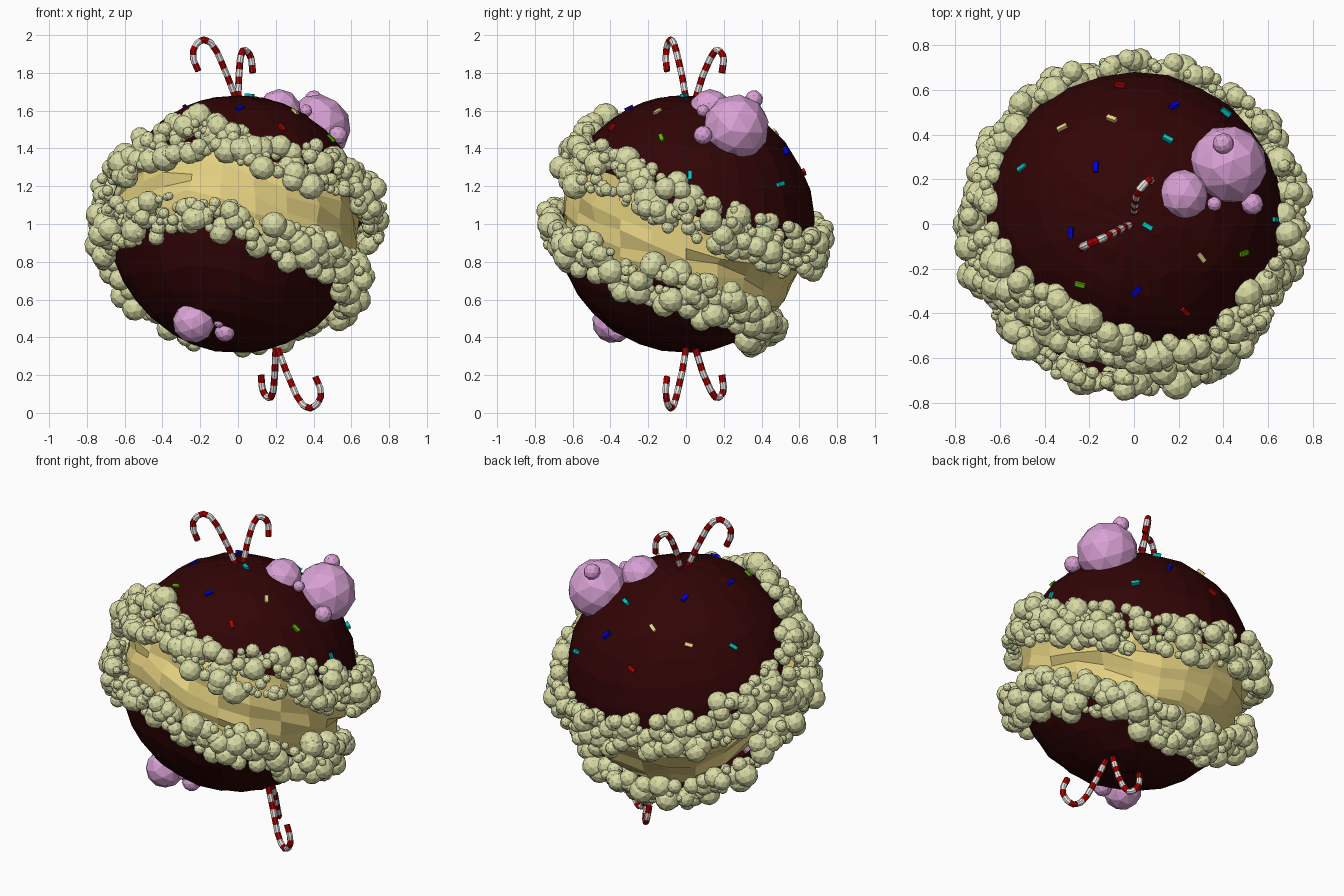
import bpy, bmesh, math, random
from mathutils import Vector, Matrix

if "Cube" in bpy.data.objects:
    bpy.data.objects.remove(bpy.data.objects["Cube"])

random.seed(7)
R = 0.68
CENTRE = Vector((0, 0, 1))


def mat(name, rgb):
    m = bpy.data.materials.new(name)
    m.diffuse_color = (*rgb, 1)
    m.use_nodes = True
    m.node_tree.nodes["Principled BSDF"].inputs["Base Color"].default_value = m.diffuse_color
    return m


CHOC = mat("dark_chocolate", (0.030, 0.0012, 0.0015))
COOKIE = mat("yellow_sponge", (0.78, 0.64, 0.22))
CREAM = mat("pale_cream", (0.70, 0.72, 0.38))
PINK = mat("pink_bubble", (0.70, 0.36, 0.67))
RED = mat("red", (0.40, 0.001, 0.001))
WHITE = mat("white", (0.8, 0.8, 0.8))
CYAN = mat("cyan", (0.0, 0.55, 0.55))
BLUE = mat("blue", (0.0, 0.0, 0.75))
GREEN = mat("green", (0.12, 0.45, 0.0))


def finish(bm, name, mats):
    me = bpy.data.meshes.new(name)
    bm.normal_update()
    bm.to_mesh(me)
    bm.free()
    for m in mats:
        me.materials.append(m)
    ob = bpy.data.objects.new(name, me)
    bpy.context.collection.objects.link(ob)
    return ob


# Height of the two cream lines at each compass angle (degrees, -90 = front)
UPPER = [(-180, 1.16), (-160, 1.30), (-140, 1.41), (-112, 1.45), (-90, 1.40), (-61, 1.30),
         (-43, 1.28), (-23, 1.20), (0, 1.06), (26, 0.95), (48, 0.87), (70, 0.86),
         (90, 0.88), (130, 0.95), (180, 1.16)]
LOWER = [(-180, 0.92), (-160, 0.99), (-128, 1.03), (-107, 1.07), (-90, 1.02), (-77, 0.93),
         (-62, 0.88), (-45, 0.82), (-30, 0.75), (-10, 0.68), (0, 0.65), (20, 0.58),
         (40, 0.54), (60, 0.46), (90, 0.44), (130, 0.47), (155, 0.65), (180, 0.92)]


def latitude(line, az):
    for (a, za), (b, zb) in zip(line, line[1:]):
        if a <= az <= b:
            z = za + (zb - za) * (az - a) / (b - a)
            return math.asin((z - 1) / R)


def direction(az, lat):
    a = math.radians(az)
    return Vector((math.cos(lat) * math.cos(a), math.cos(lat) * math.sin(a), math.sin(lat)))


def ball(bm, p, r, sub=2):
    rot = Matrix.Rotation(random.uniform(0, 6), 4, Vector((random.random(), random.random(), 1)))
    bmesh.ops.create_icosphere(bm, subdivisions=sub, radius=r, matrix=Matrix.Translation(p) @ rot)


# Planet body: chocolate caps and a rough recessed sponge band
def shell(name, top, bottom, rows, radius, rough, bump, seg, material):
    """Rows of faces between two latitude functions; pole rows collapse to a point."""
    bm = bmesh.new()
    grid = []
    for i in range(rows + 1):
        row = []
        for s in range(seg):
            az = -180 + 360 * s / seg
            t, b = top(az), bottom(az)
            lat = t + (b - t) * i / rows
            if 0 < i < rows:
                lat += random.uniform(-rough, rough)
            r = radius + random.uniform(-bump, bump) * (1 if abs(lat) < 1.5 else 0)
            row.append(bm.verts.new(CENTRE + direction(az, lat) * r))
        grid.append(row)
    for i in range(rows):
        for s in range(seg):
            n = (s + 1) % seg
            bm.faces.new((grid[i][s], grid[i + 1][s], grid[i + 1][n], grid[i][n]))
    bmesh.ops.remove_doubles(bm, verts=bm.verts, dist=0.0005)
    return finish(bm, name, [material])


def upper(az):
    return latitude(UPPER, az)


def lower(az):
    return latitude(LOWER, az)


def band_bottom(az):
    return lower(az) + 0.16 * max(0, math.sin(math.radians(az)))


def pole(sign):
    return lambda az: sign * math.pi / 2


shell("top_chocolate_cap", pole(1), upper, 8, R, 0.02, 0.006, 28, CHOC)
shell("bottom_chocolate_cap", band_bottom, pole(-1), 8, R, 0.02, 0.006, 28, CHOC)
shell("sponge_band", lambda a: upper(a) + 0.03, lambda a: band_bottom(a) - 0.03,
      7, 0.65, 0.03, 0.022, 22, COOKIE)


# Cream blobs heaped along each line, thicker towards the sides
def cream_ring(name, line, half, count):
    bm = bmesh.new()
    for i in range(count):
        az = -180 + 360 * (i + random.random()) / count
        side = abs(math.cos(math.radians(az)))
        off = random.uniform(-1, 1)
        lat = latitude(line, az) + off * half * (1 + 0.35 * side) / R
        r = 0.022 + 0.05 * random.random() ** 2
        heap = 0.06 + 0.03 * side * (1 - abs(off))
        ball(bm, CENTRE + direction(az, lat) * random.uniform(0.685, 0.685 + heap), r)
    finish(bm, name, [CREAM])


cream_ring("upper_cream_ring", UPPER, 0.1, 520)
cream_ring("lower_cream_ring", LOWER, 0.085, 470)

# Pink bubbles
for name, balls in {
    "top_pink_bubbles": [(.42, .265, 1.51, .178), (.22, .13, 1.60, .115), (.40, .36, 1.66, .048),
                         (.53, .09, 1.47, .05), (.36, .09, 1.60, .033)],
    "bottom_pink_bubbles": [(-.235, -.385, .48, .112), (-.07, -.36, .43, .055), (-.10, -.40, .48, .03)],
}.items():
    bm = bmesh.new()
    for x, y, z, r in balls:
        ball(bm, Vector((x, y, z)), r)
    finish(bm, name, [PINK])


# Candy canes: striped tubes along a hooked path
def cane(name, path, stripes, r=0.018, sides=8):
    pts = [Vector(p) for p in path]
    lens = [0]
    for a, b in zip(pts, pts[1:]):
        lens.append(lens[-1] + (b - a).length)

    def at(d):
        for k in range(len(pts) - 1):
            if d <= lens[k + 1] + 1e-6:
                return pts[k].lerp(pts[k + 1], (d - lens[k]) / (lens[k + 1] - lens[k]))
        return pts[-1]

    n = stripes * 2
    line = [at(lens[-1] * i / n) for i in range(n + 1)]
    bm = bmesh.new()
    rings = []
    for i, p in enumerate(line):
        t = (line[min(i + 1, n)] - line[max(i - 1, 0)]).normalized()
        side = (pts[-1] - pts[0]).cross(pts[2] - pts[0]).normalized()
        up = t.cross(side).normalized()
        rings.append([bm.verts.new(p + r * (side * math.cos(k * math.tau / sides) + up * math.sin(k * math.tau / sides)))
                      for k in range(sides)])
    for i in range(n):
        for k in range(sides):
            m = (k + 1) % sides
            f = bm.faces.new((rings[i][k], rings[i][m], rings[i + 1][m], rings[i + 1][k]))
            f.material_index = (i // 2) % 2
    bm.faces.new(rings[0])
    bm.faces.new(rings[-1])
    bmesh.ops.recalc_face_normals(bm, faces=bm.faces)
    finish(bm, name, [RED, WHITE])


BIG = [(-.01, 0, 1.66), (-.055, -.02, 1.78), (-.11, -.05, 1.91), (-.145, -.065, 1.96), (-.18, -.08, 1.977),
       (-.215, -.095, 1.96), (-.238, -.105, 1.92), (-.236, -.107, 1.87), (-.21, -.10, 1.81)]
SMALL = [(0, .05, 1.66), (.005, .09, 1.79), (.012, .13, 1.88), (.025, .155, 1.918), (.042, .175, 1.92),
         (.06, .193, 1.90), (.072, .2, 1.87), (.078, .19, 1.80)]
for label, path, count in (("large", BIG, 13), ("small", SMALL, 11)):
    cane(f"top_{label}_cane", path, count)
    cane(f"bottom_{label}_cane", [(.2 - x, y, 2 - z) for x, y, z in path], count)

# Sprinkles lying on the top cap: x, y, turn in degrees seen from above
SPRINKLES = [
    ("cyan", CYAN, [(.15, .38, -30), (.41, .5, -30), (-.5, .25, 20), (.06, -.01, -30), (.63, .02, 0)]),
    ("blue", BLUE, [(.18, .53, 40), (-.17, .255, 90), (-.28, -.04, 90), (.01, -.3, 45)]),
    ("red", RED, [(-.06, .62, -20), (.23, -.39, -45)]),
    ("green", GREEN, [(-.24, -.27, -10), (.49, -.13, 10)]),
    ("yellow", COOKIE, [(-.32, .43, 20), (-.1, .47, -30), (.3, -.15, -50)]),
]
for label, material, spots in SPRINKLES:
    bm = bmesh.new()
    for x, y, turn in spots:
        d = Vector((x, y, math.sqrt(R * R - x * x - y * y))).normalized()
        m = (Matrix.Translation(CENTRE + d * (R + 0.002)) @ Vector((0, 0, 1)).rotation_difference(d).to_matrix().to_4x4()
             @ Matrix.Rotation(math.radians(turn), 4, 'Z') @ Matrix.Diagonal((0.048, 0.021, 0.021, 1)))
        bmesh.ops.create_cube(bm, size=1, matrix=m)
    finish(bm, f"{label}_sprinkles", [material])
